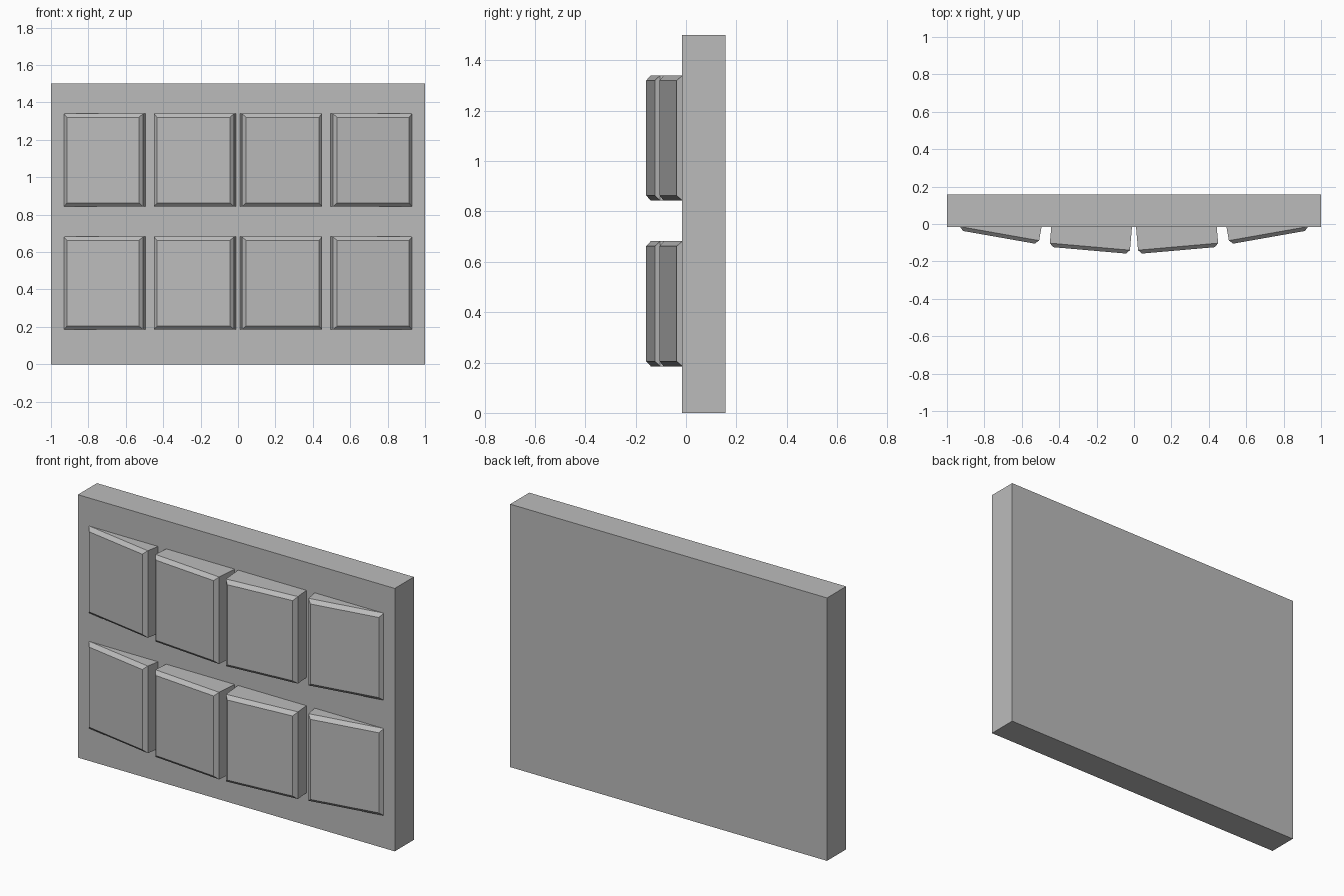
import bpy, bmesh, math
from mathutils import Matrix

if "Cube" in bpy.data.objects:
    bpy.data.objects.remove(bpy.data.objects["Cube"])

grey = bpy.data.materials.new("plain grey")
grey.diffuse_color = (0.5, 0.5, 0.5, 1)
grey.use_nodes = True
grey.node_tree.nodes["Principled BSDF"].inputs["Base Color"].default_value = grey.diffuse_color


def finish(bm, name):
    bmesh.ops.recalc_face_normals(bm, faces=bm.faces)
    mesh = bpy.data.meshes.new(name)
    bm.to_mesh(mesh)
    bm.free()
    mesh.materials.append(grey)
    obj = bpy.data.objects.new(name, mesh)
    bpy.context.collection.objects.link(obj)
    return obj


# Backing slab
bm = bmesh.new()
bmesh.ops.create_cube(bm, size=1, matrix=Matrix.Translation((0, 0.071, 0.75))
                      @ Matrix.Diagonal((2, 0.172, 1.5, 1)))
finish(bm, "back_panel")

# Tilted blocks with chamfered front rims; the rear sinks into the slab
WIDTH, DEPTH, HEIGHT, CHAMFER = 0.43, 0.16, 0.497, 0.02


def block(name, x, y, z, angle):
    bm = bmesh.new()
    bmesh.ops.create_cube(bm, size=1, matrix=Matrix.Translation((0, DEPTH / 2, 0))
                          @ Matrix.Diagonal((WIDTH, DEPTH, HEIGHT, 1)))
    rim = [e for e in bm.edges if all(v.co.y < 0.001 for v in e.verts)]
    bmesh.ops.bevel(bm, geom=rim, offset=CHAMFER, segments=1, affect='EDGES')
    obj = finish(bm, name)
    obj.location = (x, y, z)
    obj.rotation_euler.z = math.radians(angle)


for row, z in (("lower", 0.4335), ("upper", 1.0915)):
    for side, s in (("left", -1), ("right", 1)):
        block(f"{row}_{side}_inner_block", s * 0.2375, -0.141, z, s * 5)
        block(f"{row}_{side}_outer_block", s * 0.7225, -0.071, z, s * 10)
